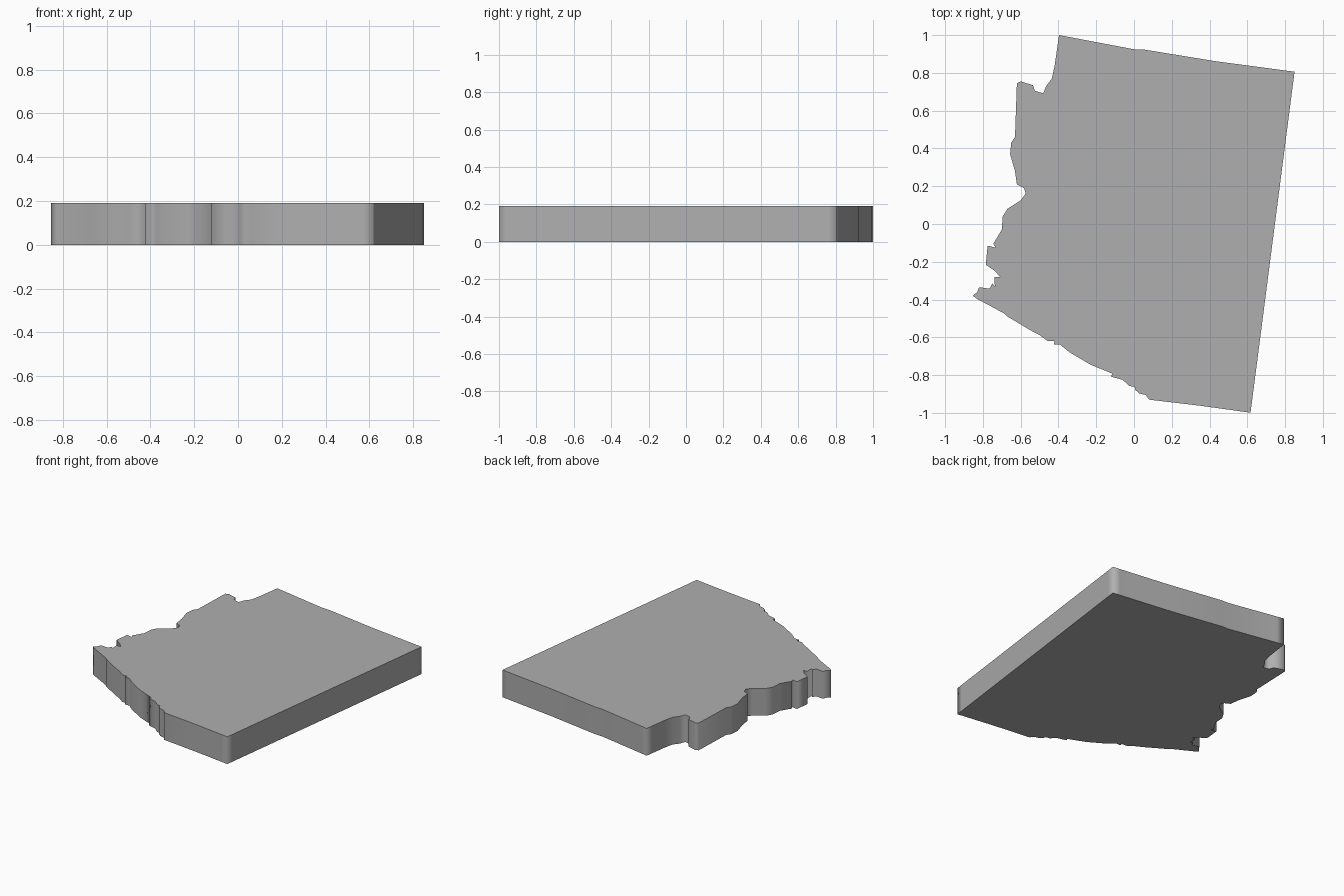
import bpy
import bmesh
from mathutils import Vector

if "Cube" in bpy.data.objects:
    bpy.data.objects.remove(bpy.data.objects["Cube"])

HEIGHT = 0.19

# Straight northern, eastern and southern borders
straight_edges = [(-0.397, 1.0), (0.0, 0.925), (0.05, 0.924), (0.43, 0.862),
                  (0.85, 0.806), (0.617, -0.999), (0.35, -0.962)]
CORNERS = [(-0.397, 1.0), (0.85, 0.806), (0.617, -0.999)]

# Stepped diagonal edge on the front left
diagonal_edge = [(0.08, -0.93), (0.062, -0.905), (0.03, -0.898), (0.008, -0.88),
                 (0.003, -0.863), (-0.025, -0.857), (-0.06, -0.825), (-0.122, -0.808),
                 (-0.115, -0.792), (-0.23, -0.745), (-0.34, -0.68), (-0.375, -0.652),
                 (-0.39, -0.638), (-0.425, -0.638), (-0.42, -0.62), (-0.46, -0.618),
                 (-0.50, -0.588), (-0.55, -0.562), (-0.675, -0.487), (-0.69, -0.472),
                 (-0.83, -0.397)]

# Winding river edge on the left
river_edge = [(-0.853, -0.38), (-0.83, -0.36), (-0.82, -0.335), (-0.765, -0.342),
              (-0.75, -0.315), (-0.737, -0.33), (-0.738, -0.28), (-0.71, -0.28),
              (-0.735, -0.25), (-0.785, -0.215), (-0.775, -0.115), (-0.732, -0.125),
              (-0.745, -0.105), (-0.70, -0.03), (-0.695, 0.04), (-0.67, 0.08),
              (-0.60, 0.125), (-0.573, 0.162), (-0.583, 0.19), (-0.62, 0.21),
              (-0.63, 0.28), (-0.656, 0.37), (-0.65, 0.43), (-0.63, 0.46),
              (-0.62, 0.745), (-0.60, 0.755), (-0.535, 0.735), (-0.525, 0.705),
              (-0.48, 0.692), (-0.465, 0.73), (-0.435, 0.77), (-0.42, 0.84)]


def with_corner_supports(points, corners, distance):
    """Add a point on each side of a corner to keep its shading tight."""
    result = []
    for i, p in enumerate(points):
        here = Vector(p)
        if p not in corners:
            result.append(here)
            continue
        before = Vector(points[i - 1]) - here
        after = Vector(points[(i + 1) % len(points)]) - here
        result += [here + before.normalized() * distance, here,
                   here + after.normalized() * distance]
    return result


# Solid slab: outline face extruded upward
bm = bmesh.new()
outline = with_corner_supports(straight_edges + diagonal_edge + river_edge, CORNERS, 0.05)
base = bm.faces.new([bm.verts.new((p.x, p.y, 0)) for p in outline])
top = bmesh.ops.extrude_face_region(bm, geom=[base], use_keep_orig=True)
top_verts = [g for g in top["geom"] if isinstance(g, bmesh.types.BMVert)]
bmesh.ops.translate(bm, verts=top_verts, vec=(0, 0, HEIGHT))
bmesh.ops.recalc_face_normals(bm, faces=bm.faces)

# Smooth side walls with crisp rims at top and bottom
for face in bm.faces:
    face.smooth = True
for edge in bm.edges:
    a, b = edge.verts
    edge.smooth = abs(a.co.z - b.co.z) > 0.01
bmesh.ops.triangulate(bm, faces=[f for f in bm.faces if len(f.verts) > 4])

mesh = bpy.data.meshes.new("map_slab")
bm.to_mesh(mesh)
bm.free()
slab = bpy.data.objects.new("map_slab", mesh)
bpy.context.collection.objects.link(slab)

# Darker grey surface
grey = bpy.data.materials.new("dark_grey")
grey.diffuse_color = (0.43, 0.43, 0.43, 1.0)
grey.use_nodes = True
grey.node_tree.nodes["Principled BSDF"].inputs["Base Color"].default_value = grey.diffuse_color
mesh.materials.append(grey)
